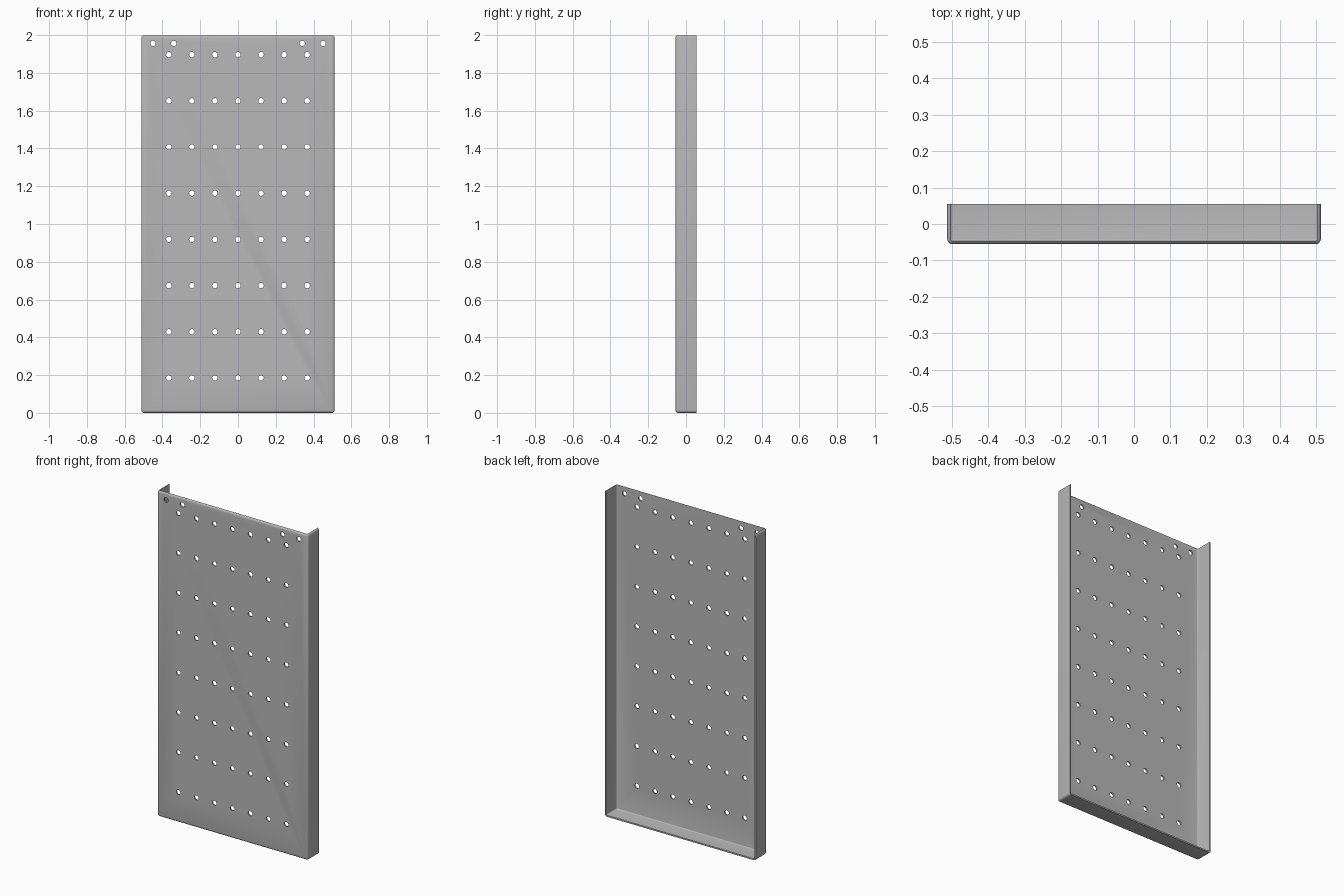
import bpy, bmesh, math
from mathutils import Matrix, Vector

cube = bpy.data.objects.get("Cube")
if cube:
    bpy.data.objects.remove(cube, do_unlink=True)

WIDTH, DEPTH, HEIGHT = 1.024, 0.11, 2.0
SHEET = 0.009          # sheet thickness
BEND = 0.014           # outer bend radius
HOLE = 0.0145          # hole radius

steel = bpy.data.materials.new("grey steel")
steel.use_nodes = True
colour = (0.48, 0.48, 0.48, 1)
steel.diffuse_color = colour
steel.node_tree.nodes["Principled BSDF"].inputs["Base Color"].default_value = colour


def add_object(name, bm):
    mesh = bpy.data.meshes.new(name)
    bm.to_mesh(mesh)
    bm.free()
    mesh.materials.append(steel)
    obj = bpy.data.objects.new(name, mesh)
    bpy.context.collection.objects.link(obj)
    return obj


def rounded_box(name, low, high, radius):
    """Box with every edge rounded except those around its back."""
    low, high = Vector(low), Vector(high)
    bm = bmesh.new()
    bmesh.ops.create_cube(bm, size=1)
    for v in bm.verts:
        v.co = Vector([a + (c + 0.5) * (b - a) for a, b, c in zip(low, high, v.co)])
    edges = [e for e in bm.edges if min(v.co.y for v in e.verts) < high.y - 0.001]
    bmesh.ops.bevel(bm, geom=edges, offset=radius, segments=4, profile=0.5, affect='EDGES')
    return add_object(name, bm)


def cut(target, cutter):
    mod = target.modifiers.new("cut", 'BOOLEAN')
    mod.operation = 'DIFFERENCE'
    mod.solver = 'EXACT'
    mod.object = cutter
    bpy.context.view_layer.objects.active = target
    bpy.ops.object.modifier_apply(modifier=mod.name)
    bpy.data.objects.remove(cutter, do_unlink=True)


# Folded tray: front plate, two side flanges and a bottom flange
half_w, half_d = WIDTH / 2, DEPTH / 2
panel = rounded_box("perforated_panel", (-half_w, -half_d, 0),
                    (half_w, half_d, HEIGHT), BEND)
cavity = rounded_box("cavity_cutter", (-half_w + SHEET, -half_d + SHEET, SHEET),
                     (half_w - SHEET, half_d + 0.2, HEIGHT + 0.2), BEND - SHEET)
cut(panel, cavity)

# Grid of holes plus a mounting pair in each top corner
spots = [(col * 0.122, 0.185 + row * 0.2445) for row in range(8) for col in range(-3, 4)]
spots += [(side * x, 1.956) for side in (-1, 1) for x in (0.34, 0.45)]
bm = bmesh.new()
for x, z in spots:
    place = Matrix.Translation((x, -half_d, z)) @ Matrix.Rotation(math.pi / 2, 4, 'X')
    bmesh.ops.create_cone(bm, cap_ends=True, segments=20, radius1=HOLE, radius2=HOLE,
                          depth=0.06, matrix=place)
cut(panel, add_object("hole_cutter", bm))

# Smooth bends, crisp sheet edges
bpy.ops.object.select_all(action='DESELECT')
panel.select_set(True)
bpy.context.view_layer.objects.active = panel
bpy.ops.object.shade_smooth_by_angle(angle=math.radians(30))
